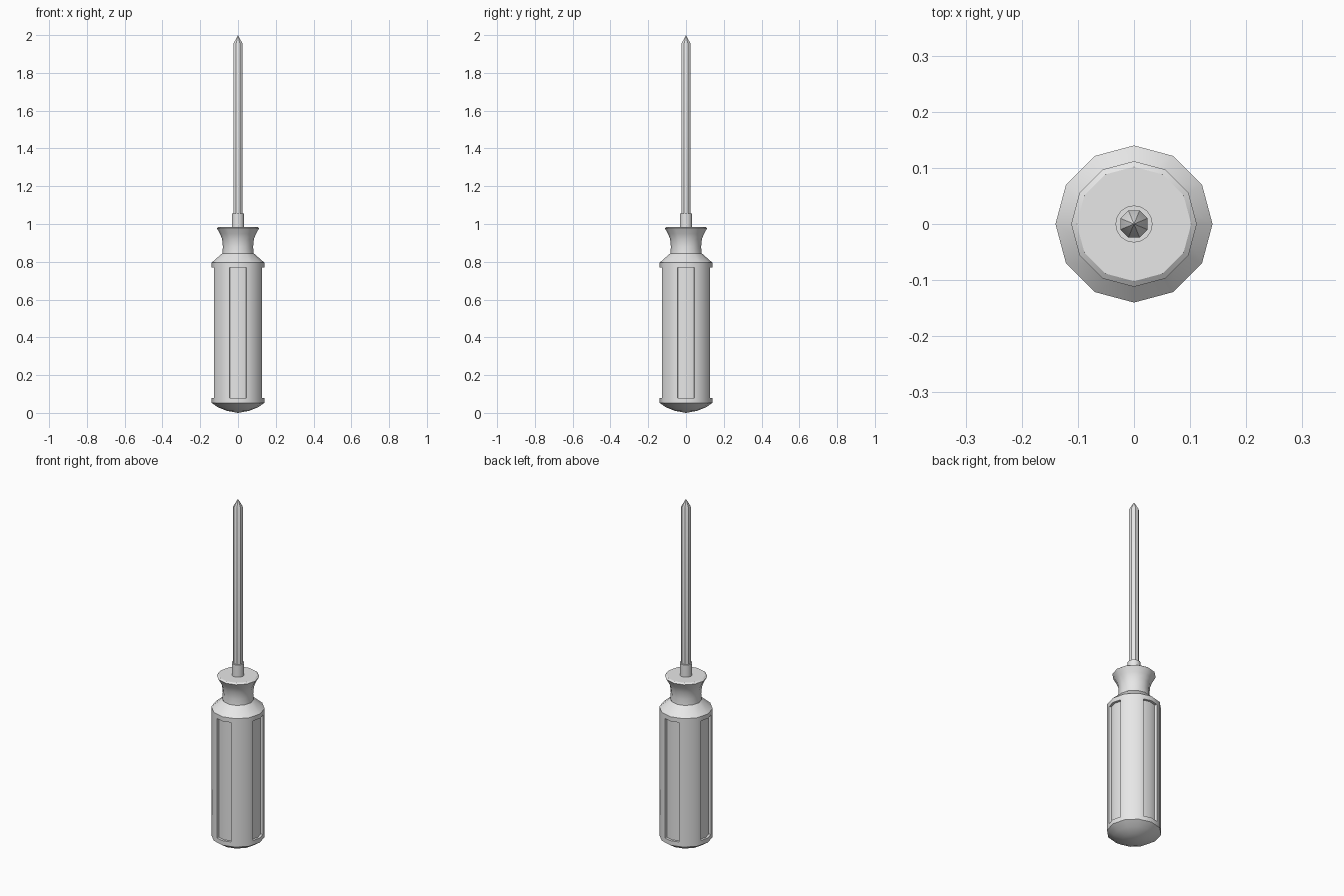
import bpy, bmesh, math
from mathutils import Matrix

if "Cube" in bpy.data.objects:
    bpy.data.objects.remove(bpy.data.objects["Cube"], do_unlink=True)

grey = bpy.data.materials.new("light_grey")
grey.use_nodes = True
grey.diffuse_color = (0.8, 0.8, 0.8, 1)
grey.node_tree.nodes["Principled BSDF"].inputs["Base Color"].default_value = (0.8, 0.8, 0.8, 1)


def lathe(profile, sides, turn=0.0):
    """Spin (radius, height) points around z into a closed bmesh."""
    bm = bmesh.new()
    points = [bm.verts.new((r, 0, z)) for r, z in profile]
    edges = [bm.edges.new(pair) for pair in zip(points, points[1:])]
    bmesh.ops.spin(bm, geom=points + edges, cent=(0, 0, 0), axis=(0, 0, 1),
                   angle=math.tau, steps=sides)
    bmesh.ops.remove_doubles(bm, verts=bm.verts, dist=0.0005)
    bmesh.ops.recalc_face_normals(bm, faces=bm.faces)
    bm.transform(Matrix.Rotation(turn, 4, "Z"))
    return bm


def finish(bm, name, angle):
    mesh = bpy.data.meshes.new(name)
    bm.to_mesh(mesh)
    bm.free()
    mesh.materials.append(grey)
    obj = bpy.data.objects.new(name, mesh)
    bpy.context.collection.objects.link(obj)
    bpy.ops.object.select_all(action="DESELECT")
    obj.select_set(True)
    bpy.context.view_layer.objects.active = obj
    bpy.ops.object.shade_smooth_by_angle(angle=math.radians(angle))
    return obj


# Handle: domed butt, straight grip, shoulder, flared neck
handle = lathe([(0, 0), (0.06, 0.011), (0.105, 0.029), (0.14, 0.053),
                (0.14, 0.795), (0.083, 0.845), (0.08, 0.88), (0.084, 0.92),
                (0.095, 0.948), (0.112, 0.978), (0.102, 0.985), (0, 0.985)], 12)

# Four sunken grip panels, each folded over a corner of the grip
for quarter in range(4):
    a = quarter * math.pi / 2
    panel = []
    for f in handle.faces:
        c = f.calc_center_median()
        along = (c.x * math.cos(a) + c.y * math.sin(a)) / max(c.xy.length, 1e-6)
        if abs(f.normal.z) < 0.01 and f.calc_area() > 0.04 and along > 0.94:
            panel.append(f)
    bmesh.ops.inset_region(handle, faces=panel, thickness=0.026, use_even_offset=True)
    bmesh.ops.inset_region(handle, faces=panel, thickness=0.0002, depth=-0.013,
                           use_even_offset=True)
finish(handle, "handle", 35)

# Collar where the shaft enters the handle
finish(lathe([(0, 0.98), (0.033, 0.98), (0.033, 1.055), (0, 1.055)], 16), "collar", 35)

# Eight-sided shaft with a pointed tip
finish(lathe([(0, 0.99), (0.026, 0.99), (0.026, 1.955), (0, 2.0)], 8, math.pi / 8),
       "shaft", 30)
